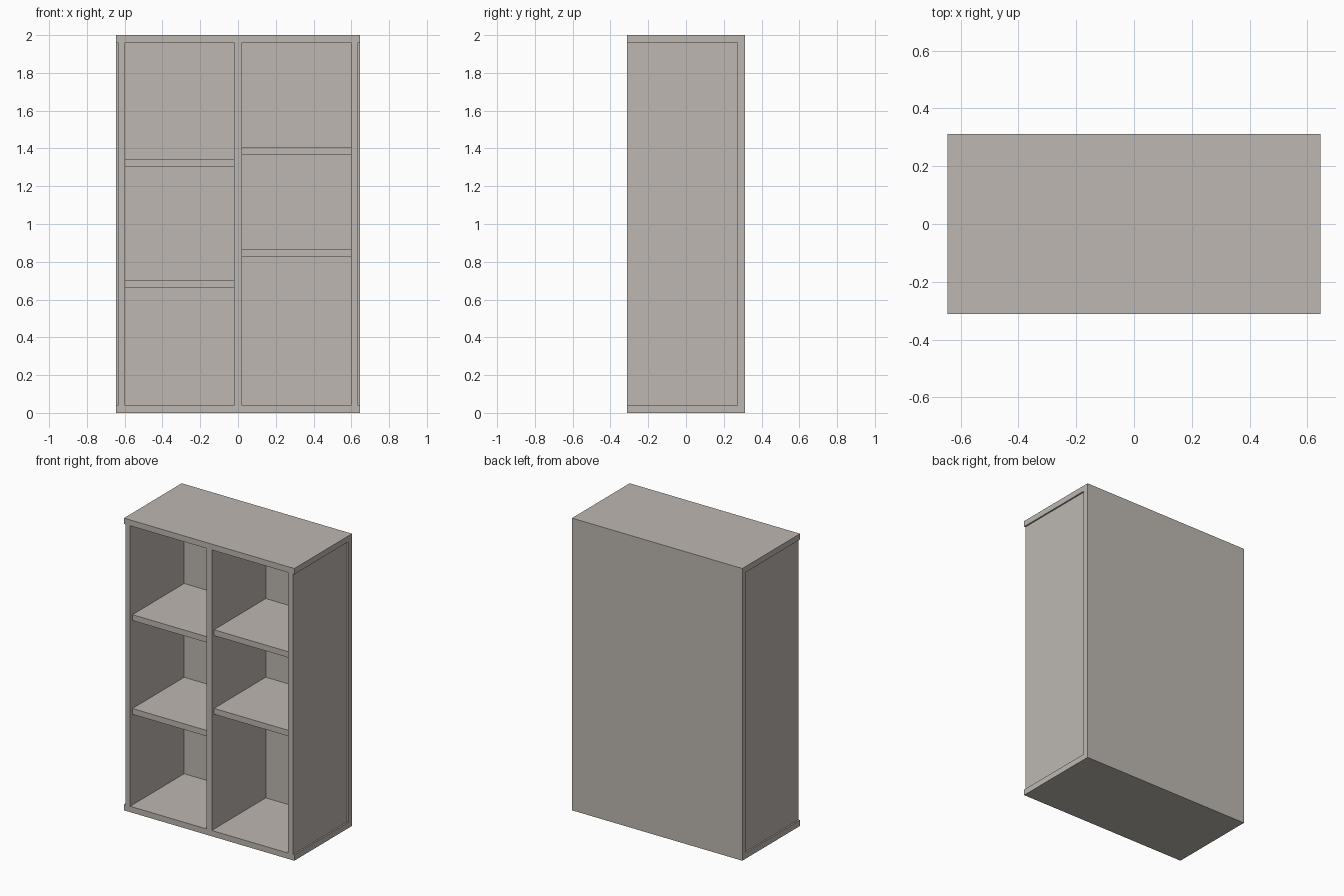
import bpy
import bmesh

if "Cube" in bpy.data.objects:
    bpy.data.objects.remove(bpy.data.objects["Cube"])

# Single painted-board colour
board_mat = bpy.data.materials.new("warm_grey_board")
board_mat.diffuse_color = (0.51, 0.475, 0.44, 1.0)
board_mat.use_nodes = True
board_mat.node_tree.nodes["Principled BSDF"].inputs["Base Color"].default_value = board_mat.diffuse_color


def board(name, x, y, z):
    """Flat board spanning the given (min, max) ranges."""
    bm = bmesh.new()
    bmesh.ops.create_cube(bm, size=1.0)
    for v in bm.verts:
        v.co = [r[0] if c < 0 else r[1] for c, r in zip(v.co, (x, y, z))]
    mesh = bpy.data.meshes.new(name)
    bm.to_mesh(mesh)
    bm.free()
    mesh.materials.append(board_mat)
    obj = bpy.data.objects.new(name, mesh)
    bpy.context.collection.objects.link(obj)
    return obj


T = 0.04                     # board thickness
W, D, H = 0.645, 0.312, 2.0  # half width, half depth, height
SIDE_IN, SIDE_OUT = 0.598, 0.635
BACK = D - T                 # front face of the back panel
RECESS = 0.025               # shelves sit behind the front edge

# Carcass: back, base and top
board("back_panel", (-W, W), (BACK, D), (0, H))
board("base_board", (-W, W), (-D, BACK), (0, T))
board("top_board", (-W, W), (-D, BACK), (H - T, H))

# Inset side panels and the central divider
board("left_side", (-SIDE_OUT, -SIDE_IN), (-D, BACK), (T, H - T))
board("right_side", (SIDE_IN, SIDE_OUT), (-D, BACK), (T, H - T))
board("divider", (-T / 2, T / 2), (-D, BACK), (T, H - T))

# Staggered shelves in each column
columns = {
    "left": ((-SIDE_IN, -T / 2), (0.66, 1.302)),
    "right": ((T / 2, SIDE_IN), (0.826, 1.364)),
}
for side, (span, heights) in columns.items():
    for level, z in zip(("lower", "upper"), heights):
        board(f"{side}_{level}_shelf", span, (-D + RECESS, BACK), (z, z + T))
